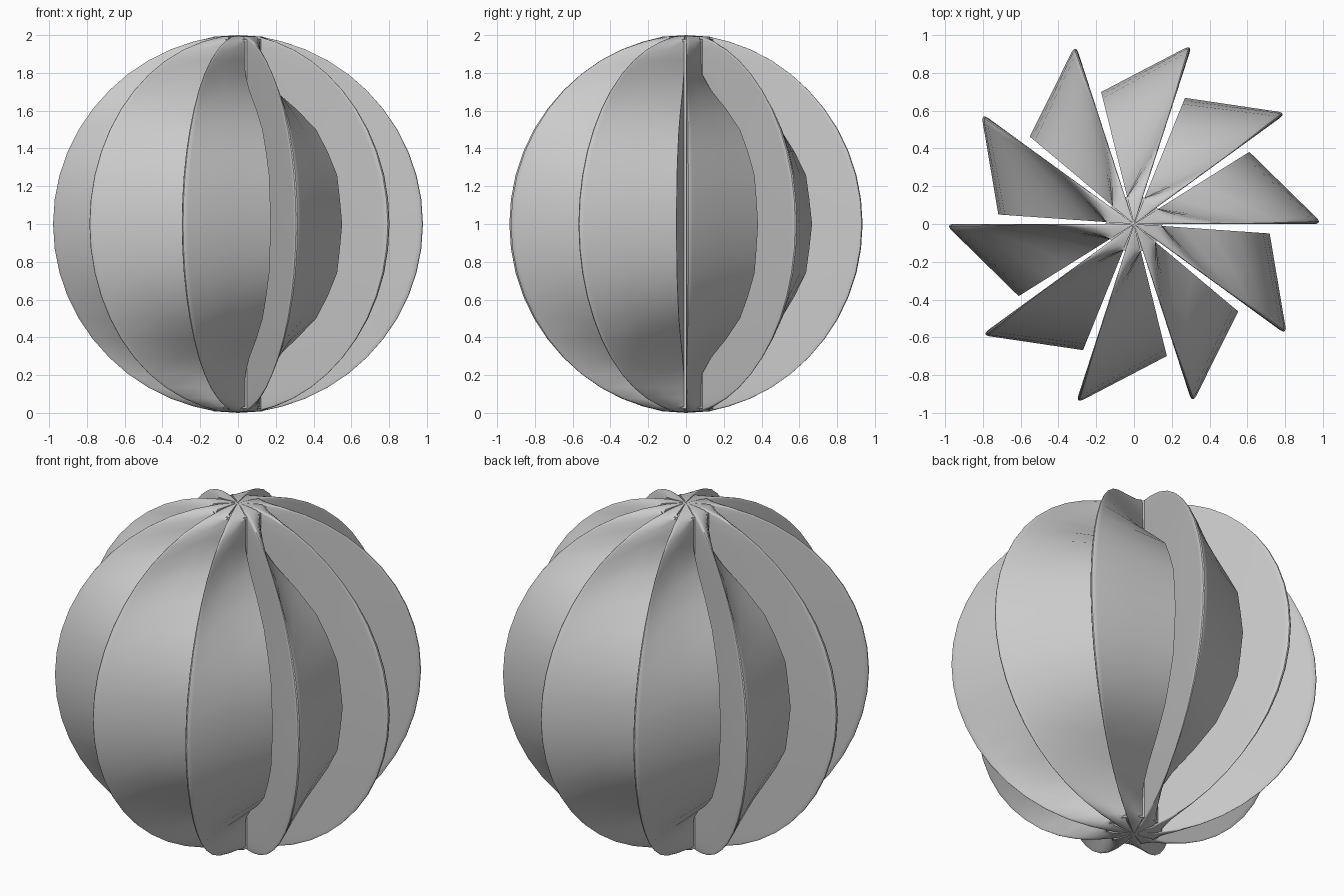
import bpy, bmesh, math
from mathutils import Vector

if "Cube" in bpy.data.objects:
    bpy.data.objects.remove(bpy.data.objects["Cube"])

BLADES, SEGS = 10, 24
SWEEP = math.radians(32)
HUB = 0.15
# inner edge profile: (height from equator, radius)
EDGE = [(0, .72), (.25, .69), (.42, .60), (.5, .54), (.58, .45),
        (.66, .32), (.75, .19), (.81, .15), (1, .15)]


def edge_radius(d):
    for (d0, r0), (d1, r1) in zip(EDGE, EDGE[1:]):
        if d <= d1:
            return r0 + (r1 - r0) * (d - d0) / (d1 - d0)
    return HUB


def section(z, R):
    """Wedge section: axis, flat wall, rounded rim, slanted flap."""
    q = min(edge_radius(abs(z - 1)), R)
    P = Vector((R, 0))
    Q = Vector((q * math.cos(SWEEP), q * math.sin(SWEEP)))
    b = min(.05, .25 * R)
    W = P + Vector((-b, 0))
    F = P + (Q - P).normalized() * b
    rim = [W * (1 - t) ** 2 + P * 2 * t * (1 - t) + F * t * t
           for t in (0, .2, .4, .6, .8, 1)]
    return [Vector((0, 0))] + rim + [(F + Q) / 2, Q]


def shade(ob):
    bpy.ops.object.select_all(action='DESELECT')
    ob.select_set(True)
    bpy.context.view_layer.objects.active = ob
    bpy.ops.object.shade_smooth_by_angle(angle=math.radians(40))


# blade lofted from pole to pole
bm = bmesh.new()
rings = []
for i in range(SEGS + 1):
    a = math.pi * i / SEGS
    z, R = 1 - math.cos(a), max(math.sin(a), 1e-5)
    rings.append([bm.verts.new((p.x, p.y, z)) for p in section(z, R)])
for lo, hi in zip(rings, rings[1:]):
    n = len(lo)
    for k in range(n):
        j = (k + 1) % n
        bm.faces.new((lo[k], lo[j], hi[j], hi[k]))
bmesh.ops.remove_doubles(bm, verts=bm.verts[:], dist=1e-4)
bmesh.ops.dissolve_degenerate(bm, edges=bm.edges[:], dist=1e-5)
bmesh.ops.recalc_face_normals(bm, faces=bm.faces[:])
mesh = bpy.data.meshes.new("blade")
bm.to_mesh(mesh)
bm.free()

# ring of blades
for i in range(BLADES):
    ob = bpy.data.objects.new(f"blade_{i + 1}", mesh)
    ob.rotation_euler.z = 2 * math.pi * i / BLADES
    bpy.context.collection.objects.link(ob)
    if i == 0:
        shade(ob)

# central hub with shallow pointed ends
bm = bmesh.new()
prof = [(0, .008), (HUB, .022), (HUB, 1.978), (0, 1.992)]
vs = [bm.verts.new((r, 0, z)) for r, z in prof]
es = [bm.edges.new(p) for p in zip(vs, vs[1:])]
bmesh.ops.spin(bm, geom=vs + es, cent=(0, 0, 0), axis=(0, 0, 1),
               angle=2 * math.pi, steps=30)
bmesh.ops.remove_doubles(bm, verts=bm.verts[:], dist=1e-4)
bmesh.ops.recalc_face_normals(bm, faces=bm.faces[:])
hub_mesh = bpy.data.meshes.new("hub")
bm.to_mesh(hub_mesh)
bm.free()
hub = bpy.data.objects.new("hub", hub_mesh)
bpy.context.collection.objects.link(hub)
shade(hub)
